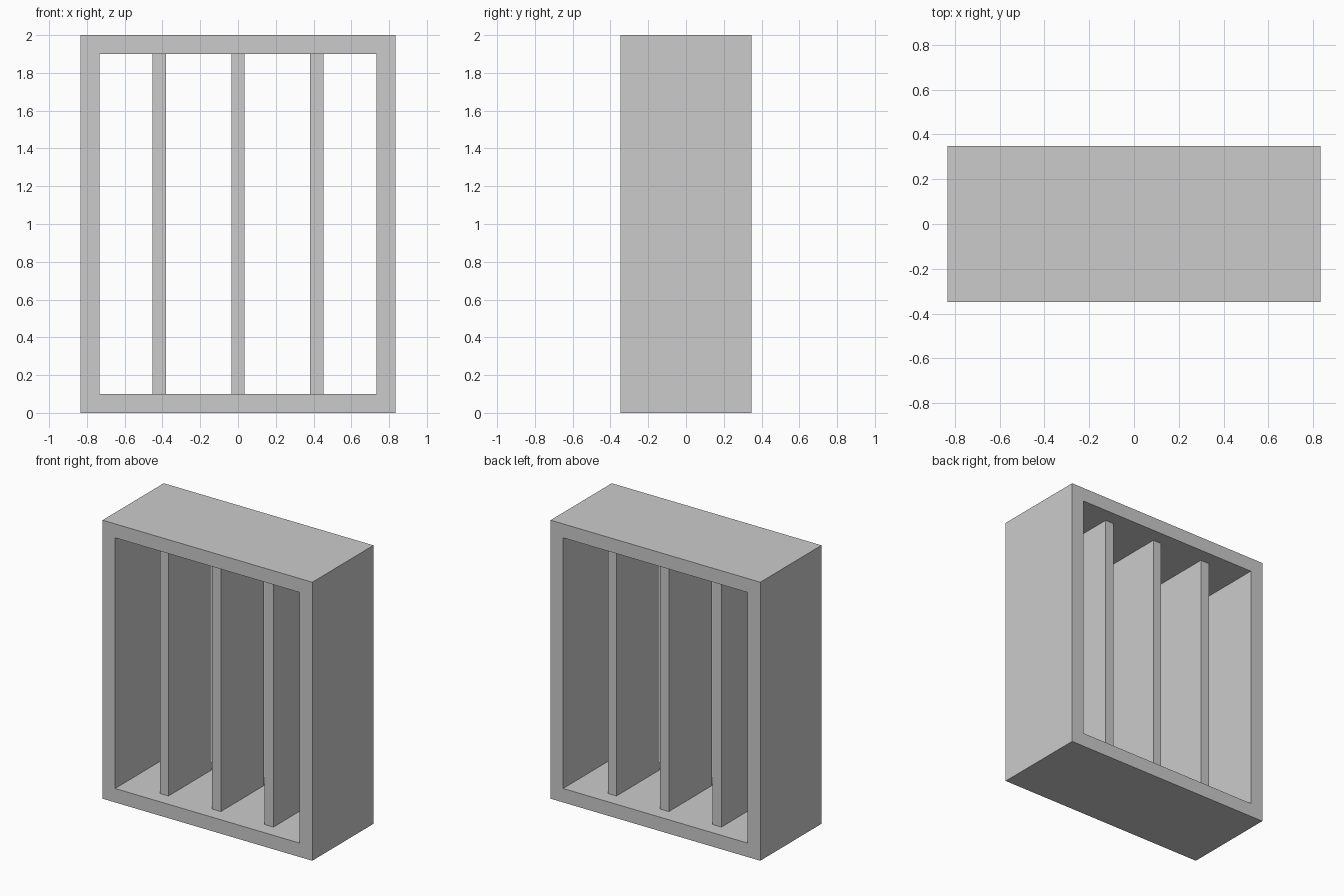
import bpy
import bmesh

if "Cube" in bpy.data.objects:
    bpy.data.objects.remove(bpy.data.objects["Cube"])

W, D, H = 0.833, 0.347, 2.0      # half width, half depth, height
WALL = 0.1
BAR_W, BAR_D = 0.069, 0.486      # divider thickness and depth
SPACING = 0.417


def to_object(name, bm):
    bmesh.ops.recalc_face_normals(bm, faces=bm.faces)
    mesh = bpy.data.meshes.new(name)
    bm.to_mesh(mesh)
    bm.free()
    obj = bpy.data.objects.new(name, mesh)
    bpy.context.collection.objects.link(obj)
    return obj


def rectangle(bm, inset, y):
    x, lo, hi = W - inset, inset, H - inset
    return [bm.verts.new((px, y, pz))
            for px, pz in ((-x, lo), (x, lo), (x, hi), (-x, hi))]


# Outer frame: a rectangular tube open at front and back
bm = bmesh.new()
loops = [rectangle(bm, 0, -D), rectangle(bm, 0, D),
         rectangle(bm, WALL, D), rectangle(bm, WALL, -D)]
for k in range(4):
    a, b = loops[k], loops[(k + 1) % 4]
    for i in range(4):
        j = (i + 1) % 4
        bm.faces.new((a[i], a[j], b[j], b[i]))
to_object("frame", bm)

# Upright dividers, set back from both openings
for i, side in enumerate(("left", "middle", "right")):
    bm = bmesh.new()
    bmesh.ops.create_cube(bm, size=1)
    bmesh.ops.scale(bm, vec=(BAR_W, BAR_D, H - 2 * WALL), verts=bm.verts)
    bar = to_object(side + "_divider", bm)
    bar.location = ((i - 1) * SPACING, 0, H / 2)
